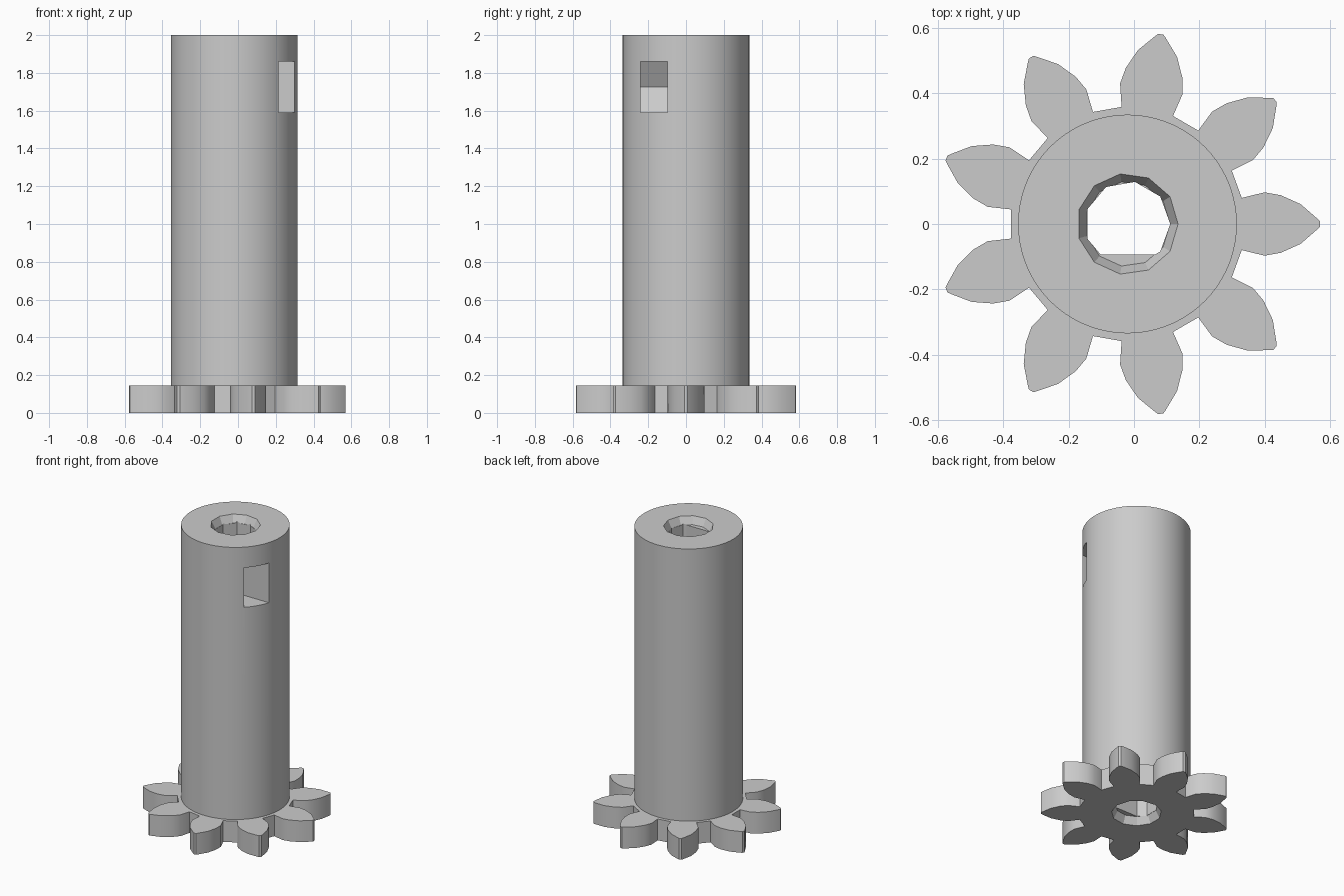
import bpy, bmesh
from math import cos, sin, pi, radians, sqrt
from mathutils import Matrix

cube = bpy.data.objects.get("Cube")
if cube:
    bpy.data.objects.remove(cube, do_unlink=True)

AXIS_X = -0.02        # shaft axis, offset so the gear outline is centred
GEAR_H, TOP = 0.145, 2.0
TEETH = 9

grey = bpy.data.materials.new("plain_grey")
grey.use_nodes = True
COLOUR = (0.6, 0.6, 0.6, 1)
grey.diffuse_color = COLOUR
grey.node_tree.nodes["Principled BSDF"].inputs["Base Color"].default_value = COLOUR


def ring(radius, sides):
    return [(radius * cos(2 * pi * i / sides), radius * sin(2 * pi * i / sides))
            for i in range(sides)]


def loft(name, lower, upper, z0, z1, turn=None):
    """Closed solid between two matching outlines."""
    bm = bmesh.new()
    a = [bm.verts.new((x, y, z0)) for x, y in lower]
    b = [bm.verts.new((x, y, z1)) for x, y in upper]
    n = len(a)
    bm.faces.new(a[::-1])
    bm.faces.new(b)
    for i in range(n):
        j = (i + 1) % n
        bm.faces.new((a[i], a[j], b[j], b[i]))
    if turn:
        bm.transform(turn)
    bmesh.ops.recalc_face_normals(bm, faces=bm.faces)
    mesh = bpy.data.meshes.new(name)
    bm.to_mesh(mesh)
    bm.free()
    mesh.materials.append(grey)
    obj = bpy.data.objects.new(name, mesh)
    obj.location.x = AXIS_X
    bpy.context.collection.objects.link(obj)
    return obj


def select(obj):
    bpy.ops.object.select_all(action='DESELECT')
    obj.select_set(True)
    bpy.context.view_layer.objects.active = obj


def cut(obj, cutters):
    select(obj)
    for c in cutters:
        mod = obj.modifiers.new(c.name, 'BOOLEAN')
        mod.operation, mod.solver, mod.object = 'DIFFERENCE', 'EXACT', c
        bpy.ops.object.modifier_apply(modifier=mod.name)


# Gear outline: one pointed tooth profile repeated around the axis
half = [(0.35, 0.08), (0.42, 0.097), (0.47, 0.088), (0.53, 0.061), (0.582, 0.016), (0.59, 0.008)]
tooth = [(x, -y) for x, y in half] + half[::-1]
outline = []
for k in range(TEETH):
    t = 2 * pi * k / TEETH
    outline += [(x * cos(t) - y * sin(t), x * sin(t) + y * cos(t)) for x, y in tooth]

gear = loft("gear", outline, outline, 0, GEAR_H)
circle = ring(0.335, 72)
shaft = loft("shaft", circle, circle, GEAR_H, TOP)

# Bore cutter: nine-sided with one flat side
FLAT = -0.094
nine = ring(0.131, 9)
d_shape = []
for (x0, y0), (x1, y1) in zip(nine, nine[1:] + nine[:1]):
    if y0 >= FLAT:
        d_shape.append((x0, y0))
    if (y0 - FLAT) * (y1 - FLAT) < 0:
        f = (FLAT - y0) / (y1 - y0)
        d_shape.append((x0 + f * (x1 - x0), FLAT))
bore = loft("bore_cutter", d_shape, d_shape, -0.1, TOP + 0.1)

# Countersinks at both ends of the bore
DEPTH, WIDE, NARROW, OVER = 0.05, 0.155, 0.13, 0.01
flare = WIDE + (WIDE - NARROW) * OVER / DEPTH
sink_top = loft("top_sink_cutter", ring(NARROW, 11), ring(flare, 11), TOP - DEPTH, TOP + OVER)
sink_low = loft("low_sink_cutter", ring(flare, 11), ring(NARROW, 11), -OVER, DEPTH)

# Nut slot: half hexagon inside, open towards +x; extruded along y
r = 0.135 * 2 / sqrt(3)
hexa = [(-r, 0), (-r / 2, -0.135), (0.5, -0.135), (0.5, 0.135), (-r / 2, 0.135)]
stand = Matrix.Translation((0, 0, 1.725)) @ Matrix.Rotation(radians(90), 4, 'X')
slot = loft("slot_cutter", hexa, hexa, 0.097, 0.24, stand)

cut(shaft, [bore, sink_top, slot])
cut(gear, [bore, sink_low])
for c in (bore, sink_top, sink_low, slot):
    bpy.data.objects.remove(c, do_unlink=True)

for obj in (shaft, gear):
    select(obj)
    bpy.ops.object.shade_smooth_by_angle(angle=radians(25))
